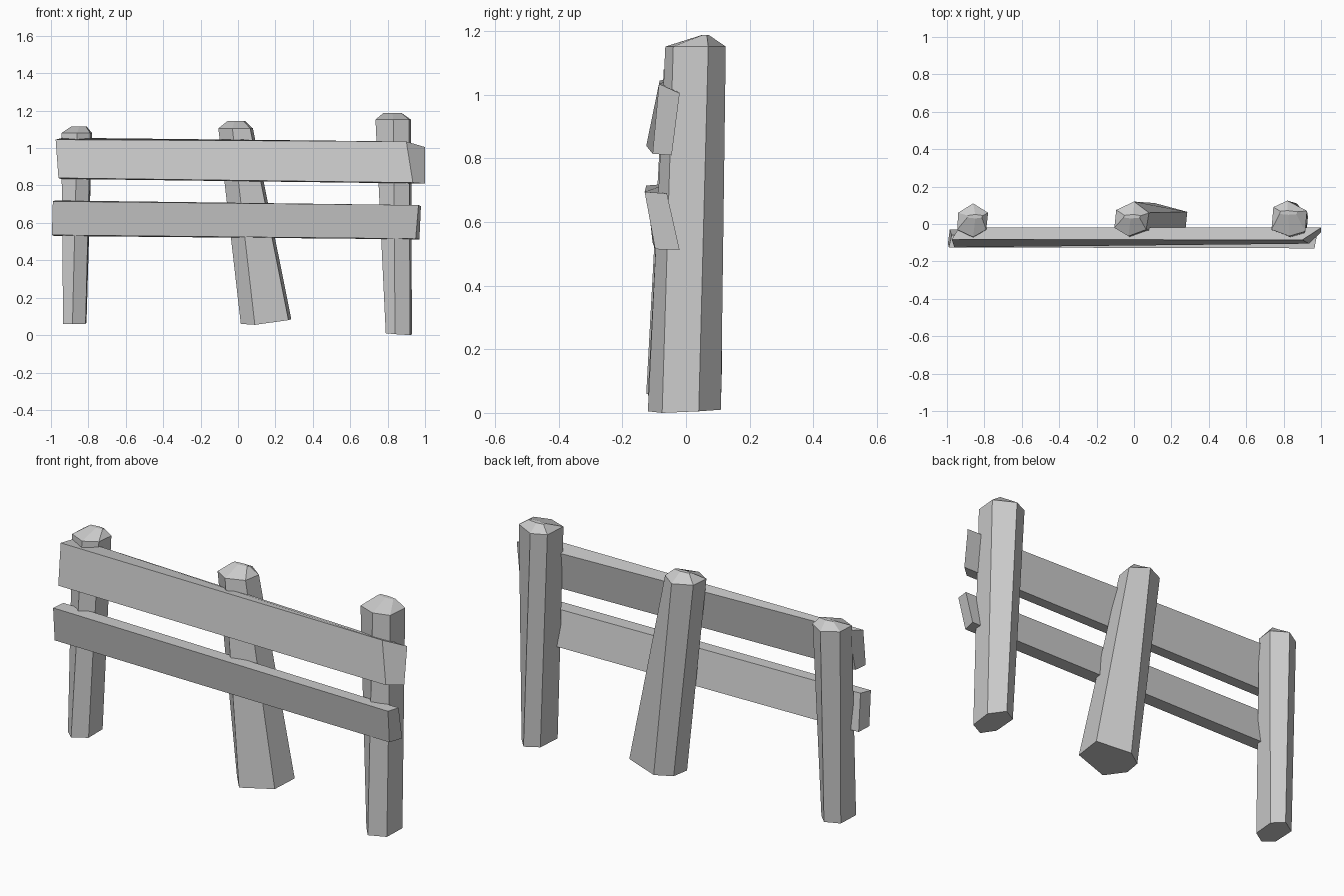
import bpy, bmesh


def loft(name, rings):
    """Skin a list of matching point rings and close both ends."""
    bm = bmesh.new()
    vs = [[bm.verts.new(p) for p in r] for r in rings]
    n = len(rings[0])
    for a, b in zip(vs, vs[1:]):
        for i in range(n):
            j = (i + 1) % n
            bm.faces.new((a[i], a[j], b[j], b[i]))
    bm.faces.new(vs[0][::-1])
    bm.faces.new(vs[-1])
    bmesh.ops.recalc_face_normals(bm, faces=bm.faces[:])
    me = bpy.data.meshes.new(name)
    bm.to_mesh(me)
    bm.free()
    ob = bpy.data.objects.new(name, me)
    bpy.context.collection.objects.link(ob)
    return ob


def post(name, bottom, top, rim_z, peak):
    """Six-sided rough post with a low chopped ridge on top."""
    px, py, pz = peak
    cx = sum(p[0] for p in top) / 6
    cy = sum(p[1] for p in top) / 6
    rim = [(x, y, rim_z) for x, y in top]
    cap = [(px + (x - cx) * 0.5, py + (y - cy) * 0.12, pz) for x, y in top]
    loft(name, [bottom, rim, cap])


# Posts
post("left_post",
     [(-0.935, -0.08, 0.06), (-0.885, -0.125, 0.06), (-0.815, -0.08, 0.06),
      (-0.81, 0.03, 0.065), (-0.86, 0.08, 0.065), (-0.93, 0.04, 0.06)],
     [(-0.945, -0.03), (-0.86, -0.07), (-0.79, -0.03),
      (-0.78, 0.06), (-0.86, 0.11), (-0.94, 0.06)],
     1.08, (-0.85, 0.04, 1.115))
post("middle_post",
     [(0.015, -0.03, 0.06), (0.09, -0.12, 0.055), (0.27, -0.08, 0.08),
      (0.285, 0.065, 0.085), (0.11, 0.112, 0.065), (0.03, 0.06, 0.06)],
     [(-0.105, -0.02), (-0.03, -0.065), (0.065, -0.03),
      (0.08, 0.06), (0.0, 0.12), (-0.095, 0.075)],
     1.105, (-0.01, 0.04, 1.145))
post("right_post",
     [(0.79, -0.06, 0.01), (0.84, -0.12, 0.005), (0.92, -0.075, 0.0),
      (0.93, 0.04, 0.005), (0.87, 0.11, 0.01), (0.80, 0.07, 0.01)],
     [(0.735, -0.03), (0.83, -0.065), (0.915, -0.04),
      (0.925, 0.07), (0.82, 0.125), (0.745, 0.09)],
     1.152, (0.825, 0.06, 1.188))

# Rails: end rings ordered front top, front bottom, back bottom, back top
loft("upper_rail", [
    [(-0.975, -0.083, 1.045), (-0.96, -0.125, 0.84),
     (-0.945, -0.06, 0.835), (-0.935, -0.02, 1.055)],
    [(0.90, -0.085, 1.035), (0.935, -0.105, 0.815),
     (1.0, -0.045, 0.81), (1.0, -0.02, 1.005)]])
loft("lower_rail", [
    [(-0.99, -0.125, 0.715), (-0.995, -0.105, 0.535),
     (-0.985, -0.03, 0.53), (-0.975, -0.06, 0.72)],
    [(0.965, -0.13, 0.695), (0.95, -0.097, 0.515),
     (0.97, -0.02, 0.512), (0.978, -0.06, 0.69)]])
